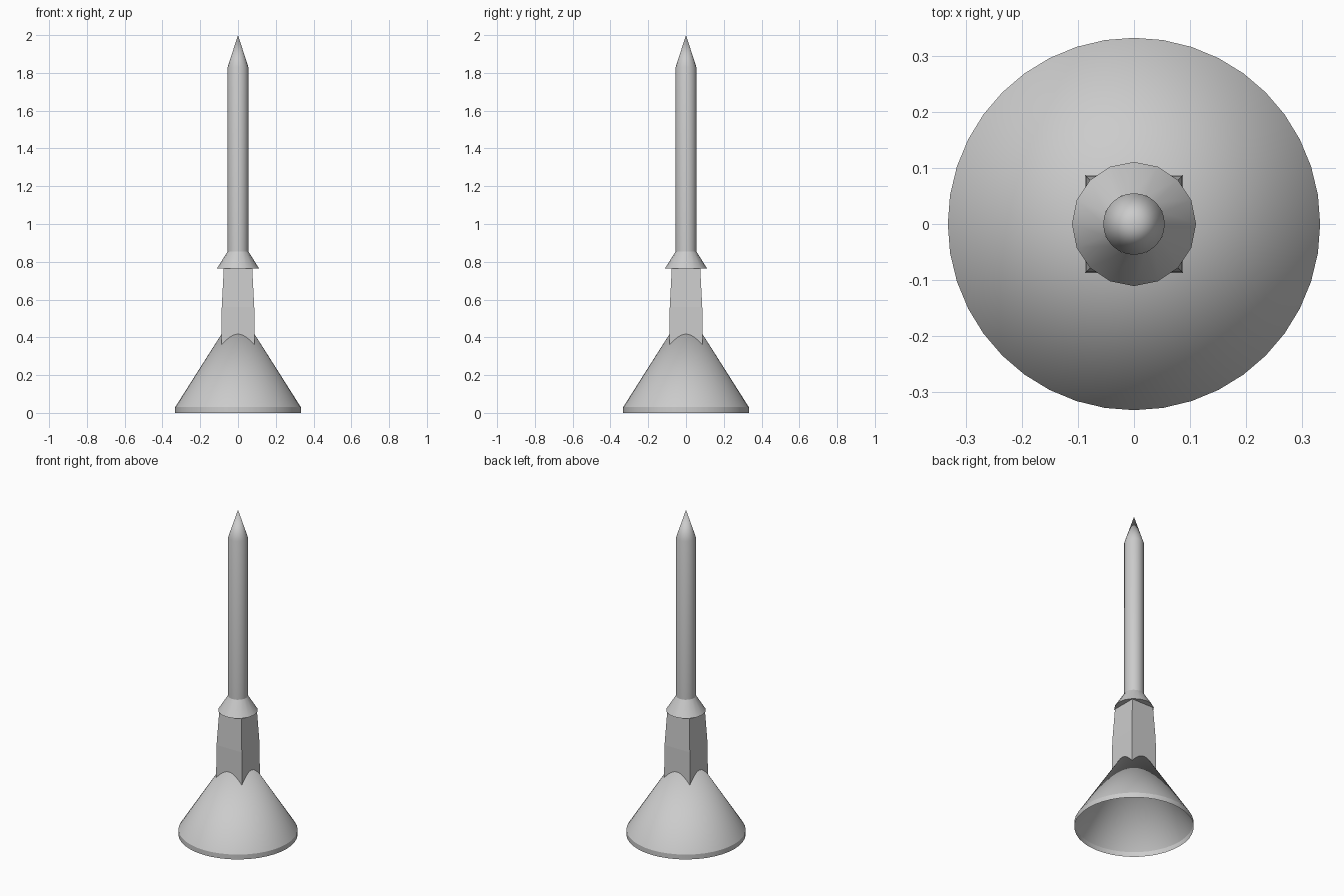
import bpy, bmesh, math

cube = bpy.data.objects.get("Cube")
if cube:
    bpy.data.objects.remove(cube, do_unlink=True)

grey = bpy.data.materials.new("plain_grey")
grey.use_nodes = True
colour = (0.6, 0.6, 0.6, 1)
grey.diffuse_color = colour
grey.node_tree.nodes["Principled BSDF"].inputs["Base Color"].default_value = colour


def lathe(name, profile, sides, cap_bottom=False, start=0.0, smooth=True):
    """Stack rings of (radius, height); a zero radius closes to a point."""
    bm = bmesh.new()
    rings = []
    for r, z in profile:
        if r == 0:
            rings.append([bm.verts.new((0, 0, z))] * sides)
            continue
        angles = [start + math.tau * i / sides for i in range(sides)]
        rings.append([bm.verts.new((r * math.cos(a), r * math.sin(a), z)) for a in angles])
    for low, high in zip(rings, rings[1:]):
        for i in range(sides):
            j = (i + 1) % sides
            quad = [low[i], low[j], high[j], high[i]]
            bm.faces.new(list(dict.fromkeys(quad)))
    if cap_bottom:
        bm.faces.new(rings[0][::-1])
    mesh = bpy.data.meshes.new(name)
    bm.to_mesh(mesh)
    bm.free()
    mesh.materials.append(grey)
    obj = bpy.data.objects.new(name, mesh)
    bpy.context.collection.objects.link(obj)
    if smooth:
        bpy.ops.object.select_all(action='DESELECT')
        obj.select_set(True)
        bpy.context.view_layer.objects.active = obj
        bpy.ops.object.shade_smooth_by_angle(angle=math.radians(30))
    return obj


# Hollow conical foot with a short upright rim, open underneath
lathe("base_cone", [(0.333, 0), (0.333, 0.03), (0, 0.555)], 40)

# Square neck, drawn in slightly towards the top
diag = math.sqrt(2)
lathe("square_neck", [(0.088 * diag, 0.34), (0.086 * diag, 0.56), (0.075 * diag, 0.772)],
      4, cap_bottom=True, start=math.pi / 4, smooth=False)

# Flared collar with a flat underside
lathe("collar", [(0.111, 0.765), (0.055, 0.855)], 16, cap_bottom=True)

# Round mast with a pointed tip
lathe("mast", [(0.055, 0.85), (0.055, 1.83), (0, 2.0)], 24)
